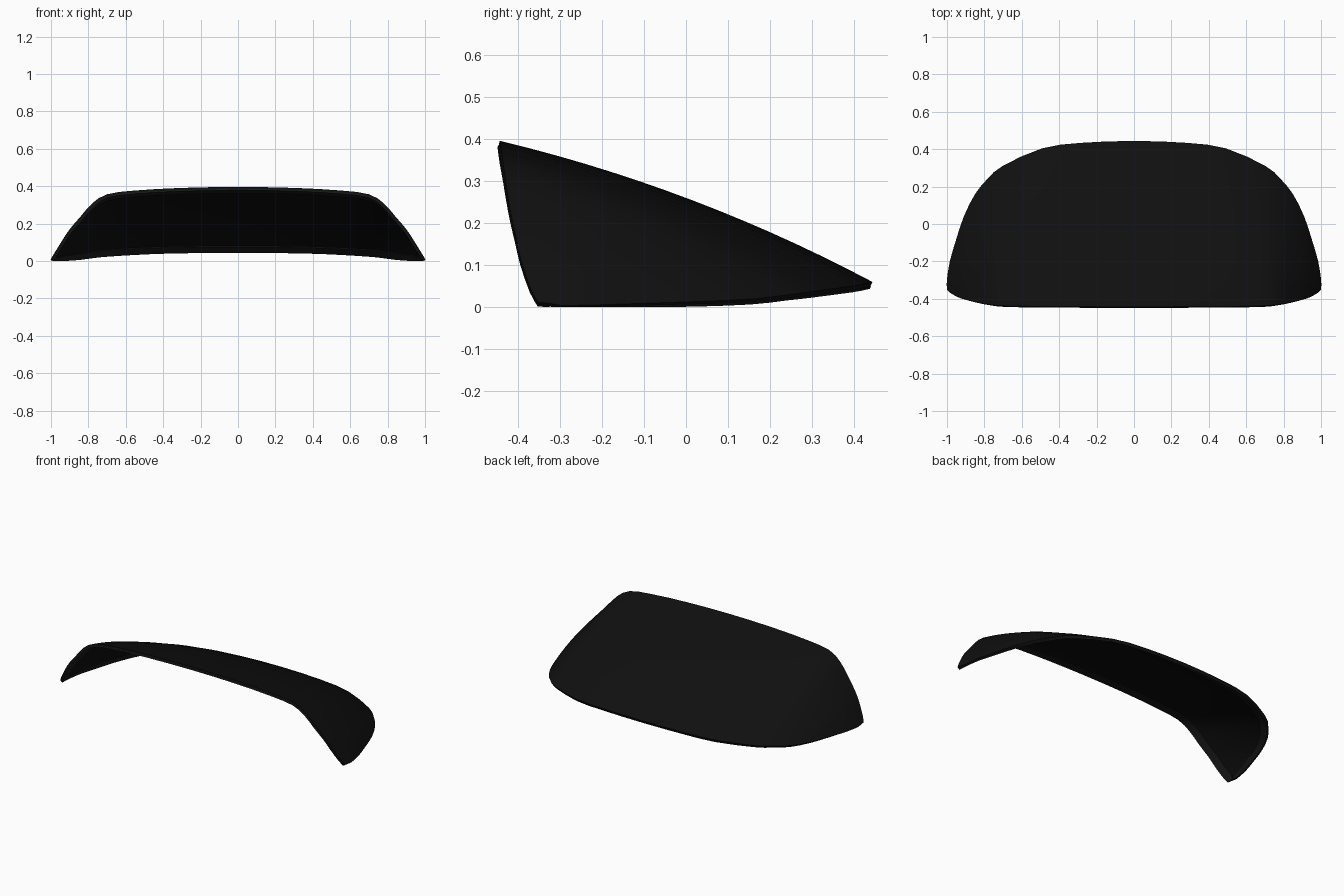
import bpy, bmesh
from mathutils import Vector

if "Cube" in bpy.data.objects:
    bpy.data.objects.remove(bpy.data.objects["Cube"])

# Half curves, side tip -> centre: front arch and rear base edge
ARCH = [(1, -.352, .012), (.98, -.37, .045), (.94, -.392, .11), (.90, -.405, .17),
        (.84, -.42, .24), (.78, -.43, .308), (.70, -.437, .357), (.55, -.44, .377),
        (.3, -.442, .391), (0, -.443, .396)]
BASE = [(1, -.295, .004), (.985, -.2, .006), (.95, -.08, .010), (.91, .04, .014),
        (.85, .16, .02), (.78, .245, .03), (.70, .312, .039), (.49, .405, .052),
        (.28, .434, .058), (0, .444, .06)]
BAND = .07      # width of the inner edging
SKIN = .013     # panel thickness


def full_curve(half, sub=2):
    """Mirror a half curve and resample it smoothly."""
    pts = [Vector(p) for p in half]
    pts += [Vector((-p.x, p.y, p.z)) for p in reversed(pts[:-1])]
    out = []
    for i in range(len(pts) - 1):
        a, b = pts[max(i - 1, 0)], pts[i]
        c, d = pts[i + 1], pts[min(i + 2, len(pts) - 1)]
        for k in range(sub):
            t = k / sub
            out.append(.5 * (2 * b + (c - a) * t + (2 * a - 5 * b + 4 * c - d) * t * t
                             + (3 * b - a - 3 * c + d) * t ** 3))
    return out + [pts[-1]]


def loft(name, colour, thickness, sink=0, rim_only=False, rows=12):
    """Bulged surface between arch and base; rim_only keeps just the border rows."""
    bm = bmesh.new()
    grid, amount = [], {}
    for f, b in zip(full_curve(ARCH), full_curve(BASE)):
        length = (b - f).length
        e = min(BAND / length, .45)
        steps = [0] + [e + (1 - 2 * e) * i / rows for i in range(rows + 1)] + [1]
        col = []
        for s in steps:
            v = bm.verts.new(f.lerp(b, s))
            amount[v] = .03 * length / .95 * 4 * s * (1 - s)
            col.append(v)
        grid.append(col)
    border = set()
    for c0, c1 in zip(grid, grid[1:]):
        for j in range(len(c0) - 1):
            face = bm.faces.new((c0[j], c0[j + 1], c1[j + 1], c1[j]))
            if j in (0, len(c0) - 2):
                border.add(face)
    bm.normal_update()
    centre = grid[len(grid) // 2][5]
    if centre.normal.z < 0:
        bmesh.ops.reverse_faces(bm, faces=bm.faces[:])
        bm.normal_update()
    moves = [(v, v.normal * (a - sink)) for v, a in amount.items()]
    for v, m in moves:
        v.co += m
        v.co.z = max(v.co.z, .003)
    if rim_only:
        bmesh.ops.delete(bm, geom=[f for f in bm.faces if f not in border], context='FACES')
    mesh = bpy.data.meshes.new(name)
    bm.to_mesh(mesh)
    bm.free()
    obj = bpy.data.objects.new(name, mesh)
    bpy.context.collection.objects.link(obj)
    mat = bpy.data.materials.new(name + "_colour")
    mat.diffuse_color = colour
    mat.use_nodes = True
    mat.node_tree.nodes["Principled BSDF"].inputs["Base Color"].default_value = mat.diffuse_color
    mesh.materials.append(mat)
    mod = obj.modifiers.new("thickness", 'SOLIDIFY')
    mod.thickness, mod.offset = thickness, -1
    bpy.ops.object.select_all(action='DESELECT')
    obj.select_set(True)
    bpy.context.view_layer.objects.active = obj
    bpy.ops.object.modifier_apply(modifier=mod.name)
    for v in mesh.vertices:      # rest on the ground plane
        v.co.z = max(v.co.z, 0)
    bpy.ops.object.shade_smooth_by_angle(angle=.6)
    return obj


# Outer scoop panel
loft("scoop_shell", (.005, .005, .005, 1), SKIN)
# Lighter edging strip around the inside of the rim
loft("inner_edging", (.012, .012, .012, 1), .006, sink=SKIN - .001, rim_only=True)
